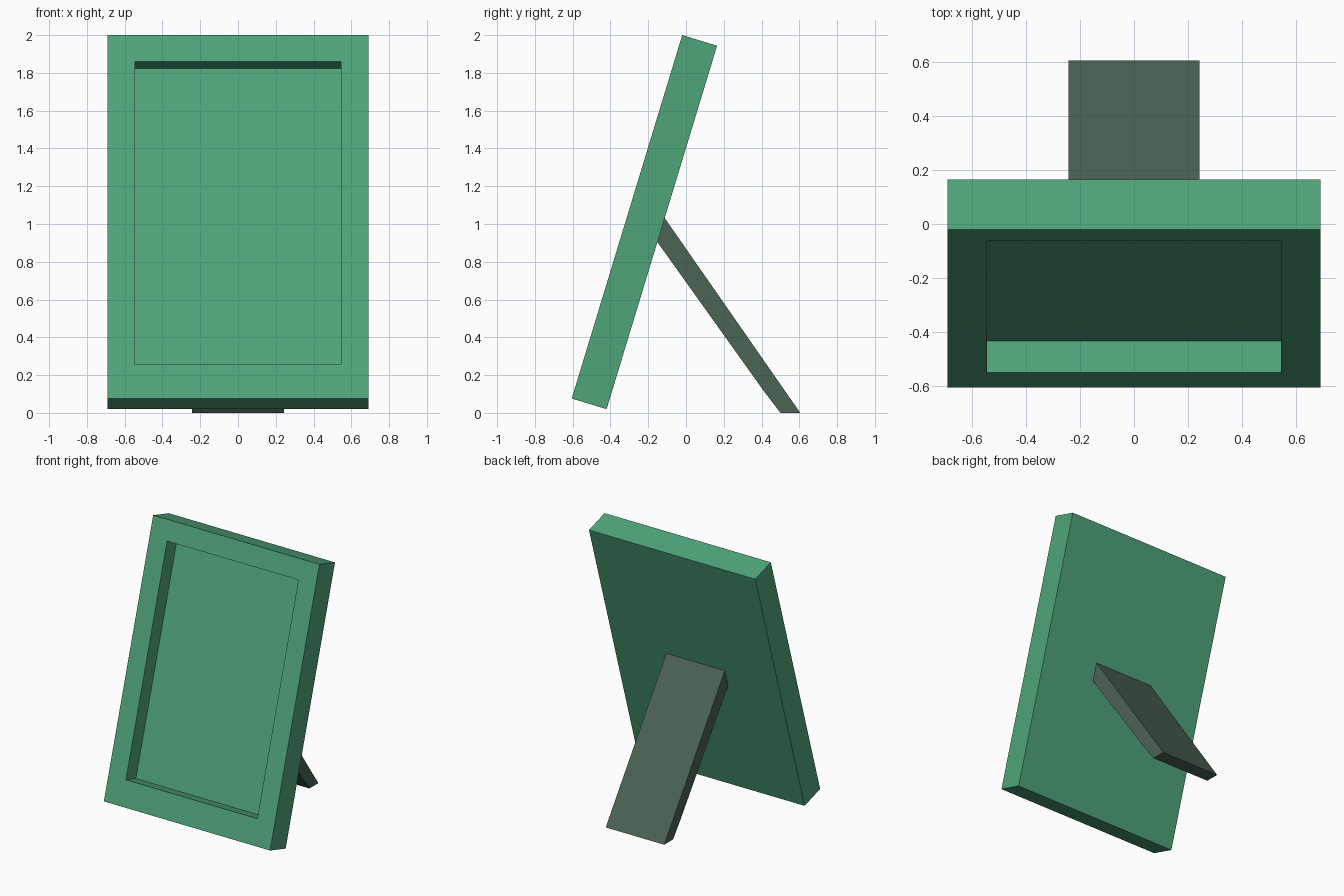
import bpy, bmesh
from mathutils import Vector

if "Cube" in bpy.data.objects:
    bpy.data.objects.remove(bpy.data.objects["Cube"])

# Side-view (y, z) corners that define the tilted panel
BOTTOM_FRONT = Vector((0, -0.605, 0.076))
UP = Vector((0, 0.585, 1.924))        # along the panel height
UP_DIR = UP.normalized()
BACK_DIR = Vector((0, UP_DIR.z, -UP_DIR.y))
HEIGHT, THICK = UP.length, 0.193


def finish(name, bm, color):
    bmesh.ops.recalc_face_normals(bm, faces=bm.faces)
    mesh = bpy.data.meshes.new(name)
    bm.to_mesh(mesh)
    bm.free()
    mat = bpy.data.materials.new(name + "_colour")
    mat.diffuse_color = color
    mat.use_nodes = True
    mat.node_tree.nodes["Principled BSDF"].inputs["Base Color"].default_value = mat.diffuse_color
    mesh.materials.append(mat)
    obj = bpy.data.objects.new(name, mesh)
    bpy.context.collection.objects.link(obj)
    return obj


def ring(bm, half_w, low, high, depth):
    """Rectangle on the tilted panel at a depth behind its front face."""
    corners = ((-half_w, low), (half_w, low), (half_w, high), (-half_w, high))
    return [bm.verts.new(BOTTOM_FRONT + Vector((x, 0, 0)) + UP_DIR * h + BACK_DIR * depth)
            for x, h in corners]


# Picture frame: back, outer edge, front border, recess walls, recess floor
bm = bmesh.new()
rings = [ring(bm, 0.69, 0, HEIGHT, THICK),
         ring(bm, 0.69, 0, HEIGHT, 0),
         ring(bm, 0.545, 0.188, HEIGHT - 0.146, 0),
         ring(bm, 0.545, 0.188, HEIGHT - 0.146, 0.123)]
for a, b in zip(rings, rings[1:]):
    for i in range(4):
        j = (i + 1) % 4
        bm.faces.new((a[i], a[j], b[j], b[i]))
bm.faces.new(rings[0])
bm.faces.new(rings[-1])
finish("picture_frame", bm, (0.078, 0.374, 0.195, 1))

# Easel leg: side profile extruded across its width
profile = [(-0.113, 1.032), (0.605, 0), (0.5, 0), (0.41, 0.118), (-0.152, 0.905)]
bm = bmesh.new()
face = bm.faces.new([bm.verts.new((-0.243, y, z)) for y, z in profile])
ext = bmesh.ops.extrude_face_region(bm, geom=[face], use_keep_orig=True)
bmesh.ops.translate(bm, vec=(0.486, 0, 0),
                    verts=[g for g in ext["geom"] if isinstance(g, bmesh.types.BMVert)])
finish("easel_leg", bm, (0.073, 0.126, 0.091, 1))
